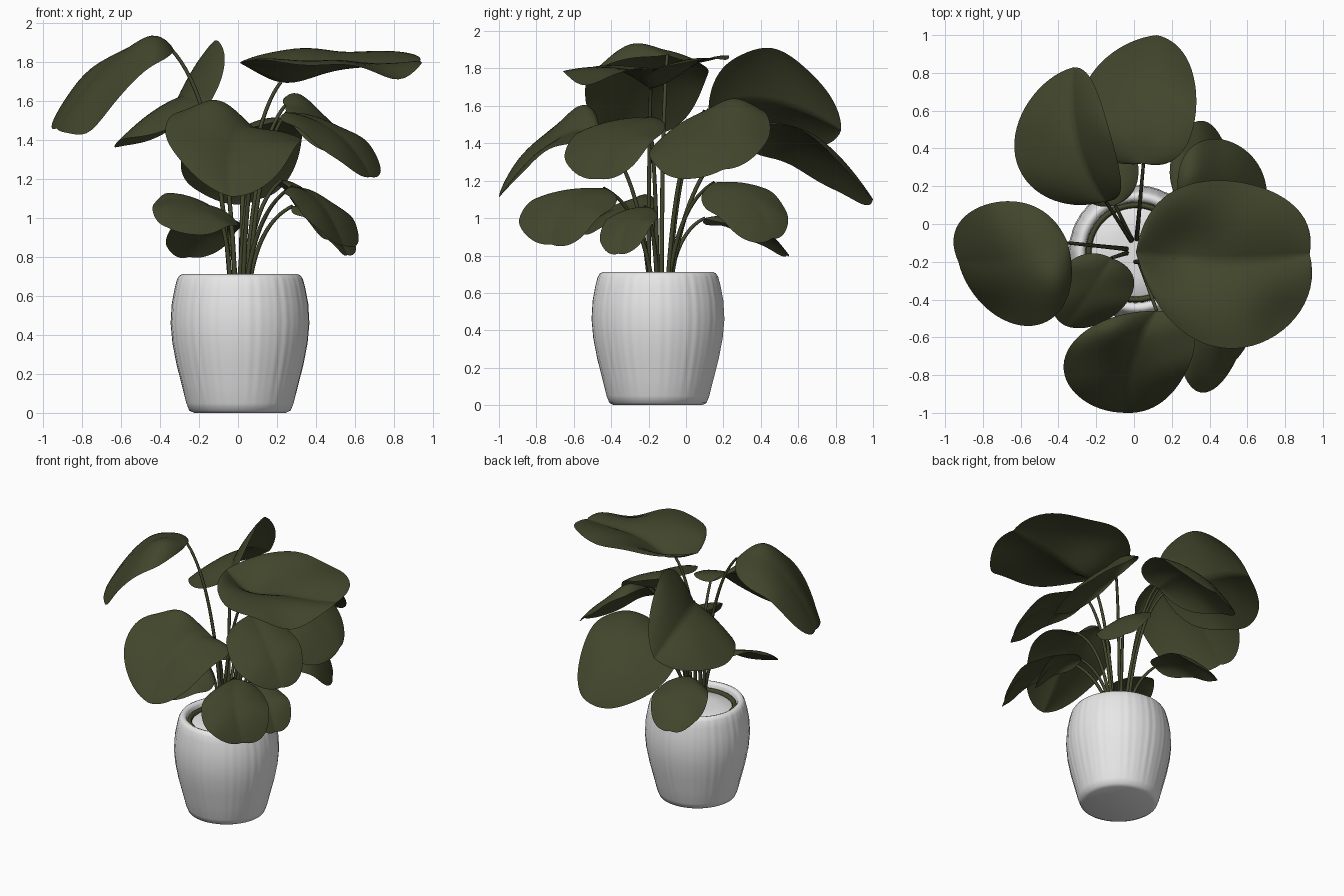
import bpy, bmesh, math
from mathutils import Vector as V

if "Cube" in bpy.data.objects:
    bpy.data.objects.remove(bpy.data.objects["Cube"])


def material(name, rgb):
    m = bpy.data.materials.new(name)
    m.diffuse_color = (*rgb, 1)
    m.use_nodes = True
    m.node_tree.nodes["Principled BSDF"].inputs["Base Color"].default_value = m.diffuse_color
    return m


GREEN = material("olive_green", (0.055, 0.061, 0.025))
WHITE = material("pot_white", (0.8, 0.8, 0.8))
CX, CY = 0.01, -0.15      # pot axis


def finish(name, verts, faces, mat):
    me = bpy.data.meshes.new(name)
    me.from_pydata(verts, [], faces)
    bm = bmesh.new()
    bm.from_mesh(me)
    bmesh.ops.remove_doubles(bm, verts=bm.verts, dist=1e-5)
    bmesh.ops.recalc_face_normals(bm, faces=bm.faces)
    bm.to_mesh(me)
    bm.free()
    me.materials.append(mat)
    for p in me.polygons:
        p.use_smooth = True
    ob = bpy.data.objects.new(name, me)
    bpy.context.collection.objects.link(ob)
    return ob


def grid(nu, nv, wrap=False):
    return [(i * nv + j, i * nv + (j + 1) % nv, (i + 1) * nv + (j + 1) % nv, (i + 1) * nv + j)
            for i in range(nu - 1) for j in range(nv if wrap else nv - 1)]


def lathe(name, profile, mat, ribs=0.0, n=240):
    verts = []
    for r, z in profile:
        for k in range(n):
            a = 2 * math.pi * k / n
            rr = r + (ribs * (math.sin(43 * a) + math.sin(30 * a + 1)) if 0.05 < z < 0.69 else 0)
            verts.append((CX + rr * math.cos(a), CY + rr * math.sin(a), z))
    return finish(name, verts, grid(len(profile), n, True), mat)


# Pot, soil cover and the dark liner ring between them
lathe("pot", [(0, 0.005), (0.235, 0.0), (0.26, 0.012), (0.275, 0.05), (0.297, 0.14), (0.325, 0.25),
              (0.346, 0.36), (0.355, 0.46), (0.349, 0.56), (0.334, 0.64), (0.322, 0.685), (0.31, 0.705),
              (0.295, 0.711), (0.278, 0.705), (0.268, 0.69), (0.264, 0.65)], WHITE, 0.0007)
lathe("soil_cover", [(0, 0.672), (0.12, 0.67), (0.225, 0.662), (0.24, 0.65)], WHITE)
lathe("liner_ring", [(0.234, 0.652), (0.238, 0.672), (0.25, 0.68), (0.262, 0.672), (0.266, 0.652)], GREEN)


def stem(name, start, end):
    a, d = V(start), V(end)
    ctrl = a + V(((d.x - a.x) * 0.22, (d.y - a.y) * 0.22, (d.z - a.z) * 0.8))
    cu = bpy.data.curves.new(name, 'CURVE')
    cu.dimensions = '3D'
    cu.bevel_depth = 0.011
    cu.bevel_resolution = 2
    sp = cu.splines.new('POLY')
    n = 16
    sp.points.add(n)
    for i in range(n + 1):
        t = i / n
        p = a * (1 - t) ** 2 + ctrl * (2 * t * (1 - t)) + d * t * t
        sp.points[i].co = (*p, 1)
        sp.points[i].radius = 1.15 - 0.35 * t
    cu.materials.append(GREEN)
    ob = bpy.data.objects.new(name, cu)
    bpy.context.collection.objects.link(ob)


def leaf(name, base, mid, tip, edge_a, edge_b, join=0.0, dents=()):
    """Leaf blade: curved midrib plus one edge point each side at the widest place.
    dents are soft bumps (x, y, radius, height) that bend the blade."""
    base, mid, tip = V(base), V(mid), V(tip)
    ea, eb = V(edge_a) - mid, V(edge_b) - mid

    def bend(p):
        x, y = p.x, p.y
        for bx, by, r, h in dents:
            p.z += h * math.exp(-((x - bx) ** 2 + (y - by) ** 2) / (r * r))
        return p

    def rib(t):
        return base * (2 * (t - 0.5) * (t - 1)) + mid * (4 * t * (1 - t)) + tip * (2 * t * (t - 0.5))

    nu, nv = 33, 25
    verts = []
    for i in range(nu):
        t = 0.5 - 0.5 * math.cos(math.pi * i / (nu - 1))
        u = t ** 0.9
        w = max(0.0, 4 * u * (1 - u)) ** 0.48
        for j in range(nv):
            s = 2 * j / (nv - 1) - 1
            e, k = (ea if s < 0 else eb), abs(s)
            p = rib(t) + e * (w * k)
            p.z += 0.3 * e.length * w * k * (1 - k) + 0.01 * w * k * math.sin(11 * t + 2 * s)
            verts.append(bend(p))
    finish(name, verts, grid(nu, nv), GREEN)
    # stem starts spread round the pot centre, towards the leaf
    h = V((base.x - CX, base.y - CY, 0)).normalized()
    stem(name + "_stem", (CX + 0.05 * h.x, CY + 0.01 + 0.06 * h.y, 0.66), bend(rib(join)))


# Upper tier
leaf("leaf_top_right", (0.01, -0.15, 1.82), (0.42, -0.2, 1.77), (0.93, -0.16, 1.8),
     (0.5, 0.23, 1.86), (0.54, -0.66, 1.78), 0.27,
     [(0.24, -0.12, 0.2, -0.1), (0.82, -0.52, 0.18, -0.07)])
leaf("leaf_top_left", (-0.35, -0.1, 1.86), (-0.63, -0.18, 1.82), (-0.93, -0.2, 1.46),
     (-0.54, -0.54, 1.7), (-0.76, 0.11, 1.74), 0,
     [(-0.42, -0.3, 0.16, 0.07), (-0.78, -0.5, 0.15, -0.1)])
leaf("leaf_back_left", (-0.15, 0.12, 1.58), (-0.3, 0.45, 1.62), (-0.32, 0.83, 1.47),
     (-0.63, 0.36, 1.38), (-0.12, 0.46, 1.9))
# Middle tier
leaf("leaf_back", (0.05, 0.32, 1.46), (0.06, 0.68, 1.42), (0.12, 1.0, 1.1),
     (-0.29, 0.64, 1.24), (0.33, 0.62, 1.46))
leaf("leaf_front", (0.12, -0.46, 1.42), (-0.01, -0.72, 1.38), (-0.04, -1.0, 1.11),
     (-0.37, -0.72, 1.48), (0.3, -0.73, 1.36), 0, [(-0.1, -0.53, 0.16, 0.1)])
leaf("leaf_right", (0.25, -0.2, 1.54), (0.5, -0.37, 1.44), (0.68, -0.46, 1.21),
     (0.38, -0.63, 1.4), (0.64, -0.18, 1.4))
leaf("leaf_back_right", (0.24, 0.1, 1.56), (0.45, 0.15, 1.49), (0.7, 0.2, 1.26),
     (0.4, 0.45, 1.5), (0.5, -0.19, 1.31), 0, [(0.3, 0.26, 0.14, 0.06)])
# Lower tier
leaf("low_leaf_back_right", (0.22, 0.15, 1.19), (0.36, 0.33, 1.12), (0.46, 0.46, 0.89),
     (0.27, 0.5, 1.1), (0.48, 0.17, 1.0))
leaf("low_leaf_front_right", (0.28, -0.44, 1.16), (0.42, -0.64, 1.08), (0.54, -0.72, 0.86),
     (0.31, -0.87, 1.05), (0.58, -0.46, 1.0))
leaf("low_leaf_right", (0.28, -0.22, 1.06), (0.44, -0.3, 1.0), (0.56, -0.36, 0.81),
     (0.4, -0.45, 0.95), (0.55, -0.18, 0.96))
leaf("low_leaf_front_left", (-0.12, -0.18, 1.05), (-0.23, -0.35, 1.06), (-0.36, -0.54, 0.95),
     (-0.4, -0.27, 1.11), (-0.04, -0.42, 0.95))
leaf("low_leaf_back_left", (-0.1, 0.1, 1.0), (-0.19, 0.33, 0.98), (-0.25, 0.54, 0.8),
     (-0.36, 0.28, 0.92), (0.0, 0.4, 0.93))
